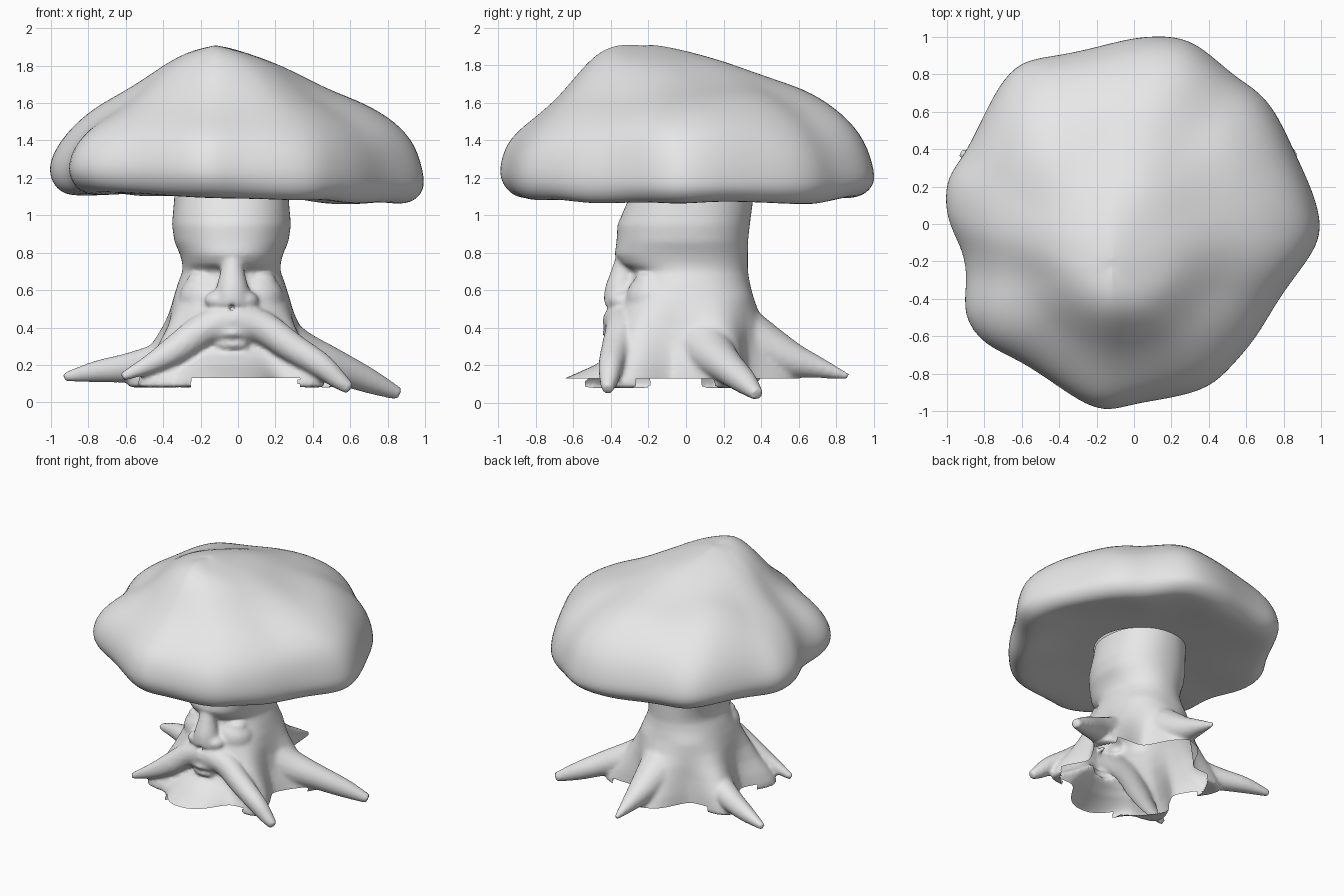
import bpy, bmesh, math
from mathutils import Vector, noise

if "Cube" in bpy.data.objects:
    bpy.data.objects.remove(bpy.data.objects["Cube"])

clay = bpy.data.materials.new("pale_clay")
clay.diffuse_color = (0.8, 0.8, 0.8, 1)
clay.use_nodes = True
clay.node_tree.nodes["Principled BSDF"].inputs["Base Color"].default_value = clay.diffuse_color


def make_object(name, bm):
    bmesh.ops.recalc_face_normals(bm, faces=bm.faces)
    me = bpy.data.meshes.new(name)
    bm.to_mesh(me)
    bm.free()
    me.materials.append(clay)
    me.polygons.foreach_set("use_smooth", [True] * len(me.polygons))
    ob = bpy.data.objects.new(name, me)
    bpy.context.collection.objects.link(ob)
    return ob


def loft(bm, rings, cap_end=True):
    """Skin a list of closed rings and cap the ends."""
    rows = [[bm.verts.new(p) for p in ring] for ring in rings]
    n = len(rows[0])
    for a, b in zip(rows, rows[1:]):
        for i in range(n):
            j = (i + 1) % n
            bm.faces.new((a[i], a[j], b[j], b[i]))
    for ring in (rows[0], rows[-1]) if cap_end else (rows[0],):
        c = bm.verts.new(sum((v.co for v in ring), Vector()) / n)
        for i in range(n):
            bm.faces.new((ring[i], ring[(i + 1) % n], c))


def tube(bm, pts, n=16, steps=5):
    """Tapered limb through (x, y, z, radius) points, smoothly interpolated."""
    p = [Vector(q) for q in pts]
    p = [2 * p[0] - p[1]] + p + [2 * p[-1] - p[-2]]
    path = []
    for k in range(1, len(p) - 2):
        a, b, c, d = p[k - 1:k + 3]
        for s in range(steps):
            t = s / steps
            path.append(0.5 * (2 * b + (c - a) * t + (2 * a - 5 * b + 4 * c - d) * t * t
                               + (3 * b - a - 3 * c + d) * t ** 3))
    path.append(p[-2])
    rings = []
    for k, q in enumerate(path):
        d = (path[min(k + 1, len(path) - 1)] - path[max(k - 1, 0)]).to_3d().normalized()
        u = d.cross(Vector((0, 0, 1))).normalized() if abs(d.z) < 0.95 else Vector((1, 0, 0))
        v = u.cross(d)
        rings.append([q.to_3d() + q.w * (u * math.cos(w) + v * math.sin(w))
                      for w in (2 * math.pi * i / n for i in range(n))])
    loft(bm, rings)


def blob(bm, c, r):
    vs = bmesh.ops.create_uvsphere(bm, u_segments=20, v_segments=12, radius=1)["verts"]
    for v in vs:
        v.co = Vector([c[i] + r[i] * v.co[i] for i in range(3)])


def lobe(a, centre, width):
    d = (a - math.radians(centre) + math.pi) % (2 * math.pi) - math.pi
    return math.exp(-(d / width) ** 2)


def outline_power(v, e):
    return math.copysign(abs(v) ** e, v)


# Trunk: height, half width, front depth, back depth, root flare, beard flare
bm = bmesh.new()
CX = -0.035
column = [(1.2, .305, .27, .37, 0, 0), (1.1, .305, .30, .36, 0, 0), (.95, .318, .365, .34, 0, 0),
          (.86, .305, .37, .33, 0, 0), (.79, .275, .38, .33, 0, 0), (.74, .262, .35, .33, 0, 0),
          (.70, .262, .28, .33, 0, 0), (.64, .285, .30, .34, 0, 0), (.56, .31, .34, .36, .0, 0),
          (.48, .325, .37, .37, .02, 0), (.40, .33, .375, .38, .06, 0), (.30, .34, .36, .38, .12, 0),
          (.25, .35, .36, .38, .15, .05), (.20, .36, .36, .38, .18, .13), (.13, .37, .37, .38, .21, .28),
          (.08, .37, .37, .38, .22, .33)]
rings = []
for z, rx, yf, yb, flare, beard in column:
    e = 0.82 if z < .6 else 0.92
    ring = []
    for a in (2 * math.pi * i / 90 for i in range(90)):
        c, s = math.cos(a), math.sin(a)
        grow = flare * max(lobe(a, q, .33) for q in (22, 90, 158, 216, 324)) + beard * lobe(a, 268, .45)
        ring.append(Vector((CX + rx * outline_power(c, e) + grow * c,
                            (yb if s > 0 else yf) * outline_power(s, e) + grow * s, z)))
    rings.append(ring)
loft(bm, rings)

# Roots, the two front ones growing out of the moustache
tube(bm, [(.08, .05, .38, .19), (.30, .13, .27, .135), (.5, .21, .20, .095), (.7, .31, .115, .068),
          (.86, .38, .045, .035)])
tube(bm, [(-.1, .05, .36, .19), (-.35, .14, .235, .12), (-.55, .23, .19, .085),
          (-.75, .32, .165, .06), (-.93, .38, .135, .025)])
tube(bm, [(-.02, .15, .42, .21), (-.01, .36, .32, .15), (0, .55, .235, .10), (0, .7, .19, .06),
          (0, .87, .14, .015)])
tube(bm, [(-.03, -.34, .44, .105), (.13, -.34, .40, .09), (.28, -.37, .30, .08),
          (.44, -.40, .20, .068), (.53, -.41, .125, .052), (.60, -.42, .07, .032)])
tube(bm, [(-.03, -.34, .44, .105), (-.18, -.34, .39, .09), (-.33, -.37, .285, .08),
          (-.46, -.40, .21, .055), (-.62, -.42, .135, .024)])

# Face: nose, nostrils, eyelids, cheeks, lips
tube(bm, [(-.03, -.32, .80, .045), (-.03, -.335, .70, .065), (-.03, -.345, .60, .09),
          (-.03, -.34, .53, .10)])
for sx in (-1, 1):
    blob(bm, (CX + sx * .08, -.34, .545), (.065, .07, .05))
    blob(bm, (CX + sx * .15, -.20, .655), (.09, .075, .045))
    blob(bm, (CX + sx * .13, -.18, .56), (.15, .14, .13))
tube(bm, [(-.13, -.385, .35, .012), (-.08, -.41, .366, .02), (-.03, -.425, .37, .022),
          (.02, -.41, .366, .02), (.07, -.385, .35, .012)])
blob(bm, (-.03, -.375, .31), (.085, .045, .03))

# Fuse everything into one smooth skin
raw = make_object("trunk_raw", bm)
mod = raw.modifiers.new("fuse", 'REMESH')
mod.mode = 'VOXEL'
mod.voxel_size = 0.013
mod = raw.modifiers.new("soften", 'SMOOTH')
mod.factor = 0.5
mod.iterations = 10
fused = bpy.data.meshes.new_from_object(raw.evaluated_get(bpy.context.evaluated_depsgraph_get()))
bpy.data.objects.remove(raw)

# Cut the base open between the roots, and the top where it enters the canopy
bm = bmesh.new()
bm.from_mesh(fused)


def in_base(f):
    c = f.calc_center_median()
    return c.z < .2 and (c.xy.length < .52 or abs(c.x) < .25)


for height, side in ((.13, -1), (1.14, 1)):
    region = [f for f in bm.faces if side > 0 or in_base(f)]
    geom = region + list({e for f in region for e in f.edges}) + list({v for f in region for v in f.verts})
    bmesh.ops.bisect_plane(bm, geom=geom, plane_co=(0, 0, height), plane_no=(0, 0, 1))
    gone = [f for f in bm.faces if side * (f.calc_center_median().z - height) > 0
            and (side > 0 or in_base(f))]
    bmesh.ops.delete(bm, geom=gone, context='FACES')
make_object("trunk_with_face_and_roots", bm)

# Canopy outline seen from above
outline = [(1.0, -.02), (.95, .17), (.85, .38), (.77, .56), (.67, .70), (.53, .78), (.36, .94),
           (.22, 1.0), (0, .99), (-.18, .94), (-.4, .89), (-.6, .87), (-.72, .73), (-.82, .52),
           (-.90, .36), (-.99, .25), (-1.0, .1), (-.97, -.02), (-.9, -.15), (-.88, -.3),
           (-.91, -.48), (-.8, -.64), (-.6, -.72), (-.4, -.86), (-.25, -.96), (-.13, -.99),
           (0, -.95), (.2, -.92), (.4, -.87), (.52, -.75), (.65, -.6), (.75, -.42), (.85, -.28),
           (.95, -.15)]
n = len(outline)
rims = [Vector(p) * 1.018 for p in outline]
soft = [sum((rims[(i + k) % n] for k in range(-3, 4)), Vector((0, 0))) / 6.7 for i in range(n)]
# Fraction from peak to rim, height at the front, height at the back
profile = [(.06, 1.91, 1.91), (.2, 1.91, 1.88), (.34, 1.86, 1.825), (.47, 1.745, 1.78),
           (.6, 1.63, 1.73), (.74, 1.545, 1.655), (.87, 1.46, 1.535), (.96, 1.365, 1.39),
           (1.0, 1.24, 1.22), (.985, 1.16, 1.15), (.93, 1.095, 1.095), (.84, 1.085, 1.085),
           (.6, 1.115, 1.115), (.34, 1.13, 1.13)]
peak = Vector((-.12, -.24))
rings = []
for k, (s, zf, zb) in enumerate(profile):
    ring = []
    for hard, mild in zip(rims, soft):
        rim = mild.lerp(hard, min(1, s * s * 1.05))
        d = (rim - peak).normalized()
        w = 0.5 + 0.5 * d.dot(Vector((0.2, 0.98)))
        w = w * w * (3 - 2 * w)
        centre = peak if k < 9 else Vector((CX, .03)) * (1 - s)
        p = centre + (rim - centre) * s
        z = zf + (zb - zf) * w
        bump = noise.noise(Vector((p.x * 2.6, p.y * 2.6, 3.0)))
        z += bump * (0.05 if 0.3 < s < 0.98 and k < 8 else 0.04 if 8 < k < 12 else 0)
        # flanks fall away faster; the right lobe hangs lowest
        z -= 0.055 * abs(d.x) * math.sin(math.pi * s) if k < 9 else 0
        z -= 0.035 * p.x if k > 7 and s > .8 else 0
        ring.append(Vector((p.x, p.y, z)))
    rings.append(ring)
bm = bmesh.new()
loft(bm, rings, cap_end=False)
canopy = make_object("mushroom_canopy", bm)
sub = canopy.modifiers.new("round", 'SUBSURF')
sub.levels = sub.render_levels = 2
